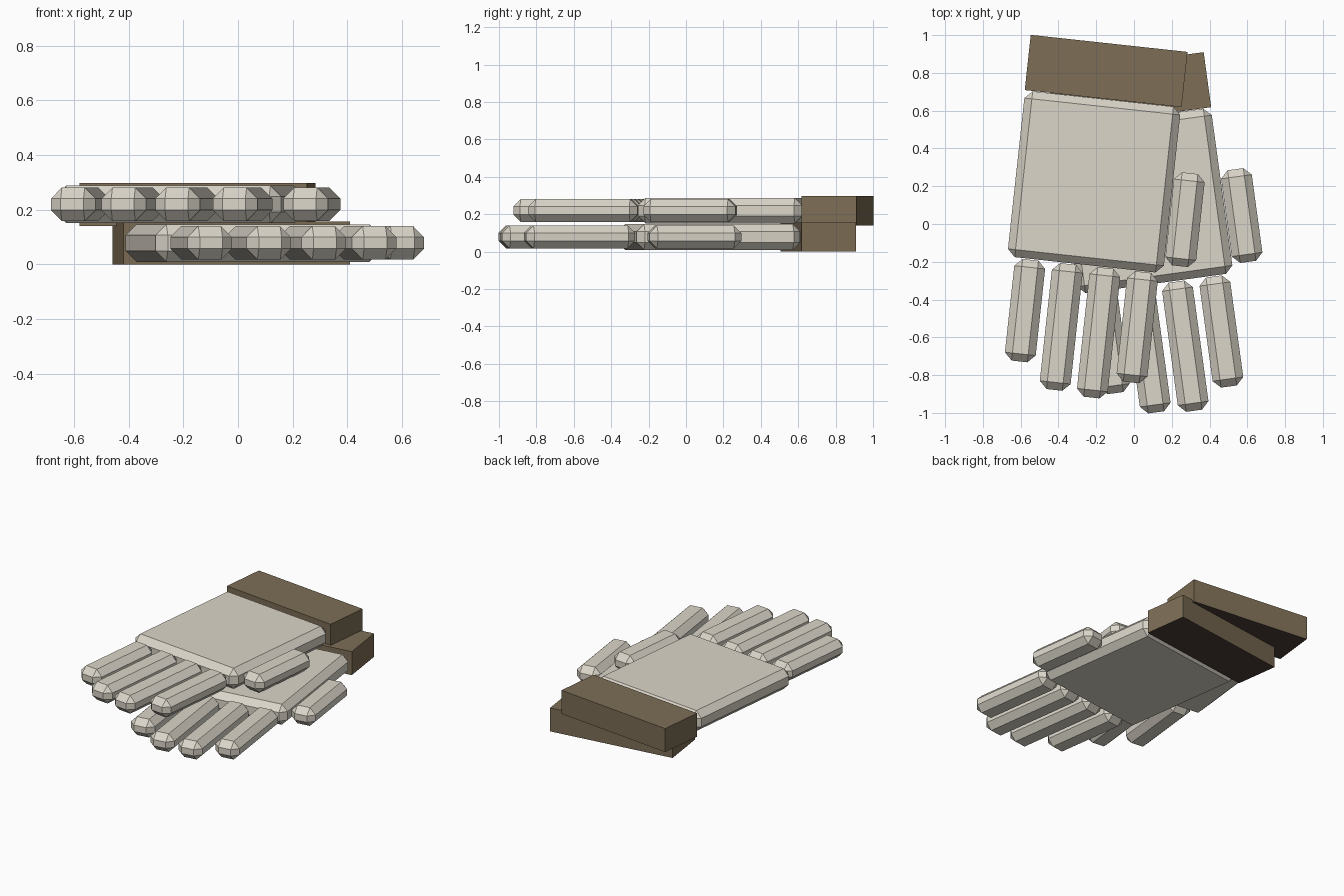
import bpy, bmesh, math
from mathutils import Matrix

if "Cube" in bpy.data.objects:
    bpy.data.objects.remove(bpy.data.objects["Cube"])


def material(name, rgb):
    m = bpy.data.materials.new(name)
    m.diffuse_color = (*rgb, 1)
    m.use_nodes = True
    m.node_tree.nodes["Principled BSDF"].inputs["Base Color"].default_value = m.diffuse_color
    return m


fabric = material("pale_grey_fabric", (0.71, 0.67, 0.585))
leather = material("brown_leather", (0.205, 0.155, 0.092))
lining = material("dark_brown_lining", (0.07, 0.048, 0.036))


def block(name, u, v, z, mats, placement, bevel=0.0):
    """Box from (min, max) ranges in glove space, with optional flat chamfers.
    A second material, if given, goes on the underside."""
    bm = bmesh.new()
    bmesh.ops.create_cube(bm, size=1)
    for vert in bm.verts:
        for i, (lo, hi) in enumerate((u, v, z)):
            vert.co[i] = hi if vert.co[i] > 0 else lo
    if bevel:
        bmesh.ops.bevel(bm, geom=bm.edges[:], offset=bevel, segments=1,
                        affect='EDGES', profile=0.5)
    bm.normal_update()
    for face in bm.faces:
        if len(mats) > 1 and face.normal.z < -0.9:
            face.material_index = 1
    mesh = bpy.data.meshes.new(name)
    bm.to_mesh(mesh)
    bm.free()
    for m in mats:
        mesh.materials.append(m)
    obj = bpy.data.objects.new(name, mesh)
    obj.matrix_world = placement
    bpy.context.collection.objects.link(obj)


# Digits: name, centre across the hand, start and end along the hand
DIGITS = [
    ("little_finger", -0.29, -1.037, -1.578),
    ("ring_finger", -0.09, -1.037, -1.708),
    ("middle_finger", 0.11, -1.037, -1.727),
    ("index_finger", 0.31, -1.037, -1.625),
    ("thumb", 0.50, -0.49, -0.985),
]


def glove(prefix, x, y, z, degrees):
    # The glove origin is the centre of the cuff's underside
    place = Matrix.Translation((x, y, z)) @ Matrix.Rotation(math.radians(degrees), 4, 'Z')
    block(prefix + "_cuff", (-0.4175, 0.4175), (-0.147, 0.147), (0, 0.157),
          [leather, lining], place)
    block(prefix + "_palm", (-0.415, 0.415), (-1.032, -0.149), (0.01, 0.147),
          [fabric], place, 0.04)
    for name, u, start, end in DIGITS:
        block(f"{prefix}_{name}", (u - 0.082, u + 0.082), (end, start),
              (0.018, 0.14), [fabric], place, 0.04)


# Two identical gloves, one lying crosswise on the other
glove("lower_glove", -0.025, 0.7075, 0.0, 7.8)
glove("upper_glove", -0.1475, 0.81, 0.141, -6.2)
